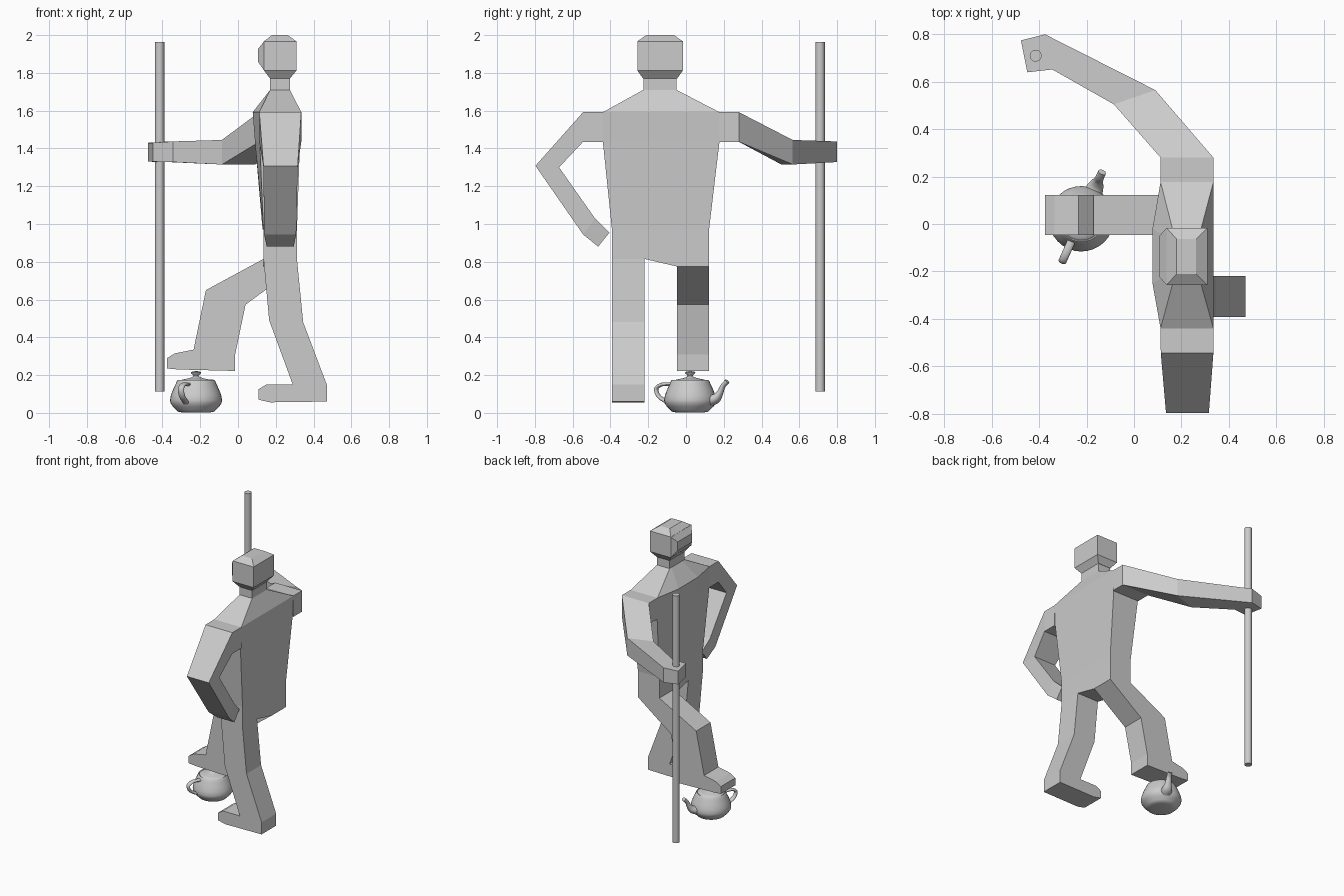
import bpy, bmesh, math
from mathutils import Vector, Matrix

cube = bpy.data.objects.get("Cube")
if cube:
    bpy.data.objects.remove(cube, do_unlink=True)

grey = bpy.data.materials.new("plain grey")
grey.use_nodes = True
GREY = (0.6, 0.6, 0.6, 1)
grey.diffuse_color = GREY
grey.node_tree.nodes["Principled BSDF"].inputs["Base Color"].default_value = GREY


def finish(name, bm, smooth=False):
    bmesh.ops.recalc_face_normals(bm, faces=bm.faces[:])
    mesh = bpy.data.meshes.new(name)
    bm.to_mesh(mesh)
    bm.free()
    mesh.materials.append(grey)
    obj = bpy.data.objects.new(name, mesh)
    bpy.context.collection.objects.link(obj)
    if smooth:
        bpy.ops.object.select_all(action='DESELECT')
        obj.select_set(True)
        bpy.context.view_layer.objects.active = obj
        bpy.ops.object.shade_smooth_by_angle(angle=math.radians(40))
    return obj


def loft(name, rings, smooth=False):
    """Skin a list of equal-length rings and cap both ends."""
    bm = bmesh.new()
    loops = [[bm.verts.new(p) for p in ring] for ring in rings]
    n = len(loops[0])
    for a, b in zip(loops, loops[1:]):
        for i in range(n):
            j = (i + 1) % n
            bm.faces.new((a[i], a[j], b[j], b[i]))
    bm.faces.new(loops[0])
    bm.faces.new(loops[-1])
    return finish(name, bm, smooth)


def prism_y(name, profile, y0, y1):
    return loft(name, [[(x, y, z) for x, z in profile] for y in (y0, y1)])


# Torso: flat back, chest pushed forward between the shoulders
def torso_ring(z, front, chest, back, y0, y1, c0, c1):
    return [(back, y0, z), (front, y0, z), (chest, c0, z),
            (chest, c1, z), (front, y1, z), (back, y1, z)]


loft("torso", [
    torso_ring(0.97, 0.135, 0.13, 0.312, -0.392, 0.122, -0.24, -0.03),
    torso_ring(1.435, 0.115, 0.09, 0.328, -0.44, 0.177, -0.25, -0.02),
    torso_ring(1.592, 0.112, 0.078, 0.335, -0.44, 0.177, -0.25, -0.02),
    torso_ring(1.71, 0.17, 0.17, 0.275, -0.226, -0.05, -0.2, -0.075)])

# Pelvis: stepped underside between the two legs
pelvis = [(-0.392, 0.97), (0.122, 0.97), (0.122, 0.775),
          (-0.047, 0.775), (-0.22, 0.815), (-0.392, 0.815)]
loft("pelvis", [[(x, y, z) for y, z in pelvis] for x in (0.135, 0.312)])


# Neck and head
def box_ring(z, x0, x1, half, yc=-0.137):
    return [(x0, yc - half, z), (x1, yc - half, z), (x1, yc + half, z), (x0, yc + half, z)]


loft("neck", [box_ring(1.705, 0.17, 0.275, 0.088), box_ring(1.772, 0.17, 0.275, 0.088)])
loft("head", [box_ring(1.77, 0.17, 0.275, 0.09), box_ring(1.813, 0.137, 0.31, 0.121),
              box_ring(1.967, 0.137, 0.31, 0.121), box_ring(2.0, 0.18, 0.262, 0.073)])


def face_ring(x, z0, z1, half, yc=-0.137):
    return [(x, yc - half, z0), (x, yc + half, z0), (x, yc + half, z1), (x, yc - half, z1)]


loft("face", [face_ring(0.138, 1.813, 1.967, 0.121), face_ring(0.105, 1.86, 1.925, 0.085)])

# Legs: side profiles extruded sideways, feet included
prism_y("right_leg", [
    (0.135, 0.815), (0.165, 0.49), (0.29, 0.15), (0.15, 0.15), (0.108, 0.125), (0.108, 0.07),
    (0.17, 0.056), (0.47, 0.06), (0.47, 0.15), (0.345, 0.48), (0.312, 0.815)], -0.392, -0.22)
prism_y("left_leg", [
    (0.135, 0.815), (-0.17, 0.65), (-0.235, 0.335), (-0.335, 0.315), (-0.375, 0.29),
    (-0.375, 0.235), (-0.32, 0.23), (-0.015, 0.222), (-0.015, 0.31), (0.04, 0.573),
    (0.145, 0.65), (0.312, 0.775)], -0.047, 0.122)


# Right arm: bent, hand at the hip; each section joins an outer and an inner point
def arm_section(x0, x1, outer, inner):
    return [(x0, *outer), (x1, *outer), (x1, *inner), (x0, *inner)]


loft("right_arm", [
    arm_section(0.112, 0.335, (-0.44, 1.592), (-0.44, 1.435)),
    arm_section(0.113, 0.335, (-0.545, 1.592), (-0.545, 1.435)),
    arm_section(0.135, 0.316, (-0.797, 1.308), (-0.672, 1.3)),
    arm_section(0.138, 0.308, (-0.545, 0.945), (-0.482, 1.03)),
    arm_section(0.152, 0.295, (-0.465, 0.88), (-0.405, 0.955))])


# Left arm: reaches forward to the pole; each section is upright
def upright_section(a, b, z0, z1):
    return [(*a, z0), (*b, z0), (*b, z1), (*a, z1)]


loft("left_arm", [
    upright_section((0.112, 0.177), (0.335, 0.177), 1.435, 1.592),
    upright_section((0.112, 0.28), (0.335, 0.28), 1.435, 1.592),
    upright_section((-0.085, 0.505), (0.09, 0.565), 1.315, 1.445),
    upright_section((-0.345, 0.652), (-0.375, 0.8), 1.328, 1.437),
    upright_section((-0.45, 0.64), (-0.477, 0.775), 1.33, 1.43)])

# Pole
loft("pole", [[(-0.415 + 0.025 * math.cos(math.tau * i / 24),
                0.71 + 0.025 * math.sin(math.tau * i / 24), z) for i in range(24)]
              for z in (0.113, 1.963)], True)

# Teapot, built in its own units with the spout along +x
place = (Matrix.Translation((-0.222, 0.022, 0.004)) @ Matrix.Rotation(math.radians(66), 4, 'Z')
         @ Matrix.Scale(0.069, 4))


def lathe(name, profile, steps=32):
    rings = [[place @ Vector((r * math.cos(math.tau * i / steps),
                              r * math.sin(math.tau * i / steps), z)) for i in range(steps)]
             for r, z in profile]
    return loft(name, rings, True)


def spline(points, steps=5):
    """Catmull-Rom interpolation through the points."""
    pts = [Vector(p) for p in points]
    pts = [2 * pts[0] - pts[1]] + pts + [2 * pts[-1] - pts[-2]]
    out = []
    for a, b, c, d in zip(pts, pts[1:], pts[2:], pts[3:]):
        for k in range(steps):
            t = k / steps
            out.append(0.5 * (2 * b + (c - a) * t + (2 * a - 5 * b + 4 * c - d) * t ** 2
                              + (3 * b - a - 3 * c + d) * t ** 3))
    return out + [pts[-2]]


def sweep(name, path, sides=16):
    """Sweep ellipses along a path of (x, z, in-plane radius, sideways radius)."""
    pts = spline(path)
    rings = []
    for i, p in enumerate(pts):
        d = pts[min(i + 1, len(pts) - 1)] - pts[max(i - 1, 0)]
        tangent = Vector((d[0], 0, d[1])).normalized()
        normal = Vector((-tangent.z, 0, tangent.x))
        rings.append([place @ (Vector((p[0], 0, p[1])) + normal * p[2] * math.cos(a)
                               + Vector((0, p[3] * math.sin(a), 0)))
                      for a in (math.tau * k / sides for k in range(sides))])
    return loft(name, rings, True)


body = [(1.0, -0.04), (1.4, 0.04), (1.5, 0.15), (1.78, 0.42), (1.95, 0.68), (2.0, 0.92),
        (1.93, 1.3), (1.76, 1.75), (1.57, 2.15), (1.45, 2.42), (1.4, 2.47), (1.34, 2.4)]
lathe("teapot_body", body)
lathe("teapot_lid", [(1.34, 2.36), (1.28, 2.44), (0.95, 2.52), (0.55, 2.6), (0.27, 2.7),
                     (0.2, 2.78), (0.24, 2.86), (0.38, 2.97), (0.4, 3.04),
                     (0.3, 3.11), (0.05, 3.15)])
sweep("teapot_handle", [(-1.5, 2.12, 0.13, 0.25), (-2.35, 2.12, 0.14, 0.25),
                        (-2.84, 1.8, 0.15, 0.25), (-2.62, 1.2, 0.15, 0.25),
                        (-1.85, 0.72, 0.15, 0.25)])
sweep("teapot_spout", [(1.6, 0.85, 0.45, 0.6), (2.15, 1.05, 0.38, 0.5),
                       (2.52, 1.5, 0.24, 0.32), (2.76, 2.0, 0.19, 0.26),
                       (3.12, 2.36, 0.2, 0.25)])
